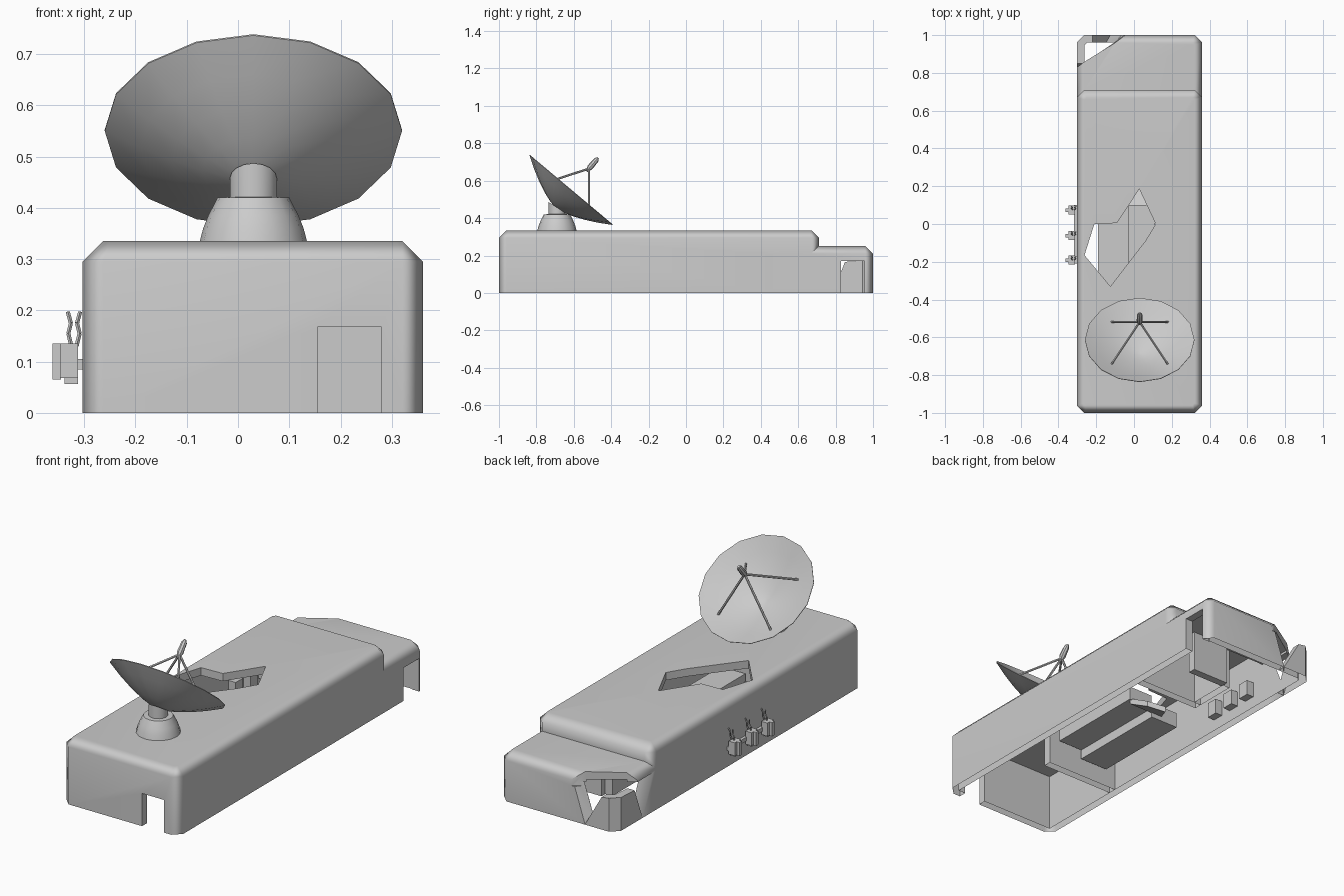
import bpy, bmesh, math
from mathutils import Vector

if "Cube" in bpy.data.objects:
    bpy.data.objects.remove(bpy.data.objects["Cube"])


def finish(name, bm, smooth=None):
    bmesh.ops.recalc_face_normals(bm, faces=bm.faces)
    me = bpy.data.meshes.new(name)
    bm.to_mesh(me)
    bm.free()
    ob = bpy.data.objects.new(name, me)
    bpy.context.collection.objects.link(ob)
    if smooth:
        shade(ob, smooth)
    return ob


def shade(ob, angle):
    bpy.ops.object.select_all(action='DESELECT')
    ob.select_set(True)
    bpy.context.view_layer.objects.active = ob
    bpy.ops.object.shade_smooth_by_angle(angle=math.radians(angle))


def loft(name, rings, smooth=None):
    """Closed solid through rings of equal point count."""
    bm = bmesh.new()
    vs = [[bm.verts.new(p) for p in r] for r in rings]
    for a, b in zip(vs, vs[1:]):
        for i in range(len(a)):
            j = (i + 1) % len(a)
            bm.faces.new((a[i], a[j], b[j], b[i]))
    bm.faces.new(vs[0])
    bm.faces.new(vs[-1])
    return finish(name, bm, smooth)


def prism(name, pts, z0, z1):
    return loft(name, [[(x, y, z) for x, y in pts] for z in (z0, z1)])


def box(name, x0, x1, y0, y1, z0, z1):
    return prism(name, [(x0, y0), (x1, y0), (x1, y1), (x0, y1)], z0, z1)


def open_bottom(ob):
    bm = bmesh.new()
    bm.from_mesh(ob.data)
    low = [f for f in bm.faces if all(abs(v.co.z) < 1e-4 for v in f.verts)]
    bmesh.ops.delete(bm, geom=low, context='FACES')
    bm.to_mesh(ob.data)
    bm.free()


def octagon(x0, x1, y0, y1, z, c):
    return [(x0 + c, y0, z), (x1 - c, y0, z), (x1, y0 + c, z), (x1, y1 - c, z),
            (x1 - c, y1, z), (x0 + c, y1, z), (x0, y1 - c, z), (x0, y0 + c, z)]


def hull(name, x0, x1, y0, y1, z, c=0.04):
    return loft(name, [octagon(x0, x1, y0, y1, 0, c), octagon(x0, x1, y0, y1, z - c, c),
                       octagon(x0 + c, x1 - c, y0 + c, y1 - c, z, c * .3)])


def boolean(ob, other, op):
    m = ob.modifiers.new(op, 'BOOLEAN')
    m.operation, m.object, m.solver = op, other, 'EXACT'
    bpy.context.view_layer.objects.active = ob
    bpy.ops.object.modifier_apply(modifier=m.name)
    bpy.data.objects.remove(other)


def spin(name, profile, n, origin, axis=(0, 0, 1), smooth=40):
    """Revolved (radius, height) profile about an axis."""
    q = Vector((0, 0, 1)).rotation_difference(Vector(axis))
    rings = [[Vector(origin) + q @ Vector((r * math.cos(t), r * math.sin(t), h))
              for t in (math.tau * i / n for i in range(n))] for r, h in profile]
    return loft(name, rings, smooth)


def rod(name, a, b, r, n=6):
    d = Vector(b) - Vector(a)
    return spin(name, [(r, 0), (r, d.length)], n, a, d.normalized(), 50)


# Hollow building shell: tall hall plus lower rear annex
X0, X1, W = -0.303, 0.361, 0.04
shell = hull("building_shell", X0, X1, -1, 0.71, 0.335)
boolean(shell, hull("annex", X0, X1, 0.4, 1, 0.25), 'UNION')
boolean(shell, box("hall_void", X0 + W, X1 - W, -1 + W, 0.67, -0.1, 0.295), 'DIFFERENCE')
boolean(shell, box("annex_void", X0 + W, X1 - W, 0.5, 1 - W, -0.1, 0.212), 'DIFFERENCE')

# Doorways, jagged roof hole and broken rear corner
boolean(shell, box("front_door", 0.155, 0.28, -1.1, -0.9, -0.1, 0.168), 'DIFFERENCE')
boolean(shell, box("side_door", 0.28, 0.5, 0.83, 0.955, -0.1, 0.17), 'DIFFERENCE')
boolean(shell, prism("roof_hole", [(0.028, 0.185), (-0.09, 0.005), (-0.21, 0), (-0.262, -0.165),
                                   (-0.125, -0.33), (0.06, -0.09), (0.115, 0)], 0.25, 0.5), 'DIFFERENCE')


def corner(y, x, z):  # triangle cutting off the corner on the line (X0, y)-(x, 1)
    s = (1 - y) / (x - X0)
    return [(X0 - 0.1, y - 0.1 * s, z), (x + 0.1 / s, 1.1, z), (X0 - 0.1, 1.1, z)]


boolean(shell, loft("wall_break", [corner(0.79, -0.13, -0.01), corner(0.70, -0.06, 0.2)]), 'DIFFERENCE')
boolean(shell, loft("roof_break", [corner(0.83, -0.05, 0.18), corner(0.84, -0.045, 0.3)]), 'DIFFERENCE')
open_bottom(shell)
shade(shell, 50)
shell.modifiers.new("flat_panels", 'WEIGHTED_NORMAL').keep_sharp = True


# Wall stump left standing at the broken corner
def stump(y, x, z, dip=0.0):
    a, b = X0, X0 + W
    return [(a, y, z - dip), (a, 0.96, z), (b, 1, z), (x, 1, z - dip), (x, 0.96, z - dip),
            (b + 0.015, 0.96, z), (b, 0.945, z), (b, y, z - dip)]


open_bottom(loft("corner_stump", [stump(0.785, -0.125, 0), stump(0.85, -0.22, 0.172, 0.006)]))

# Interior partitions, benches and wall cabinets
T = 0.297
for args in (("front_partition", X0 + W, 0.155, -0.5, -0.46, 0, T),
             ("rear_partition", -0.05, X1 - W, 0.41, 0.45, 0, T),
             ("rear_room_wall", -0.05, -0.01, 0.45, 0.67, 0, T)):
    open_bottom(box(*args))
box("rear_room_end", -0.01, 0.2, 0.66, 0.70, 0, 0.23)
box("upper_bench", -0.03, 0.11, -0.44, 0.1, 0.13, 0.2)
box("lower_bench", -0.19, -0.03, -0.44, 0.1, 0.08, 0.16)
for i, y in enumerate((0.3, 0.42, 0.54)):
    box(f"wall_cabinet_{i}", X0 + W, X0 + W + 0.04, y, y + 0.06, 0.06, 0.14)

# Fallen piece of roof leaning below the hole
shard = [(-0.1, 0.09), (0.1, 0.09), (0.08, 0.2), (0.0, 0.24)]
loft("roof_shard", [[(x, y, 0.1 - 0.5 * (y - 0.11) + d) for x, y in shard] for d in (0, 0.03)])

# Equipment rack on the left outer wall: rail, three boxes, bent prongs
box("rack_rail", -0.318, X0 + 0.003, -0.21, 0.1, 0.085, 0.105)
for i, y in enumerate((0.075, -0.06, -0.19)):
    box(f"rack_box_{i}", -0.347, -0.312, y - 0.024, y + 0.024, 0.068, 0.135)
    box(f"rack_foot_{i}", -0.338, -0.312, y - 0.01, y + 0.01, 0.056, 0.07)
    box(f"rack_face_{i}", -0.362, -0.345, y - 0.012, y + 0.008, 0.065, 0.135)
    for side in (-1, 1):
        x = -0.32 + side * 0.005
        path = [(x, y, 0.13), (x + side * 0.006, y + 0.006, 0.155),
                (x + side * 0.001, y + 0.012, 0.175), (x + side * 0.007, y + 0.018, 0.197)]
        for k in range(3):
            rod(f"rack_prong_{i}_{side}_{k}", path[k], path[k + 1], 0.004, n=4)

# Dish pedestal, with the post top cut on a slant to meet the bowl
spin("dish_pedestal", [(0.105, 0.333), (0.098, 0.36), (0.088, 0.385), (0.07, 0.42), (0.046, 0.421)],
     16, (0.03, -0.69, 0))
post = spin("dish_post", [(0.046, 0.41), (0.046, 0.46)], 16, (0.03, -0.69, 0))
for v in post.data.vertices:
    if v.co.z > 0.45:
        v.co.z = 0.457 - 0.65 * (v.co.y + 0.69)

# Dish bowl tilted back, thin walled, sixteen sides
N = Vector((0, 0.643, 0.766))
U = Vector((0, 0.766, -0.643))
C = Vector((0.03, -0.615, 0.55))
R, D = 0.29, 0.118


def depth(r):
    return D * ((r / R) ** 1.45 - 1)


bowl = [(r, depth(r)) for r in (0.01, 0.05, 0.1, 0.16, 0.22, R)]
spin("dish_bowl", [(r, h - 0.008 * (1 - (r / R) ** 2)) for r, h in bowl] +
     [(r, h + 0.003) for r, h in reversed(bowl)], 16, C, N, 50)

# Feed horn on four struts
apex = C + N * 0.15
for i, (a, b) in enumerate(((-0.15, -0.125), (0.15, -0.125), (-0.15, 0.16), (0.15, 0.16))):
    h = depth(math.hypot(a, b))
    rod(f"feed_strut_{i}", C + Vector((a, 0, 0)) + U * b + N * h, apex, 0.006)
spin("feed_horn", [(0.006, -0.02), (0.016, 0.01), (0.014, 0.06), (0.006, 0.075)], 8, apex, N)
